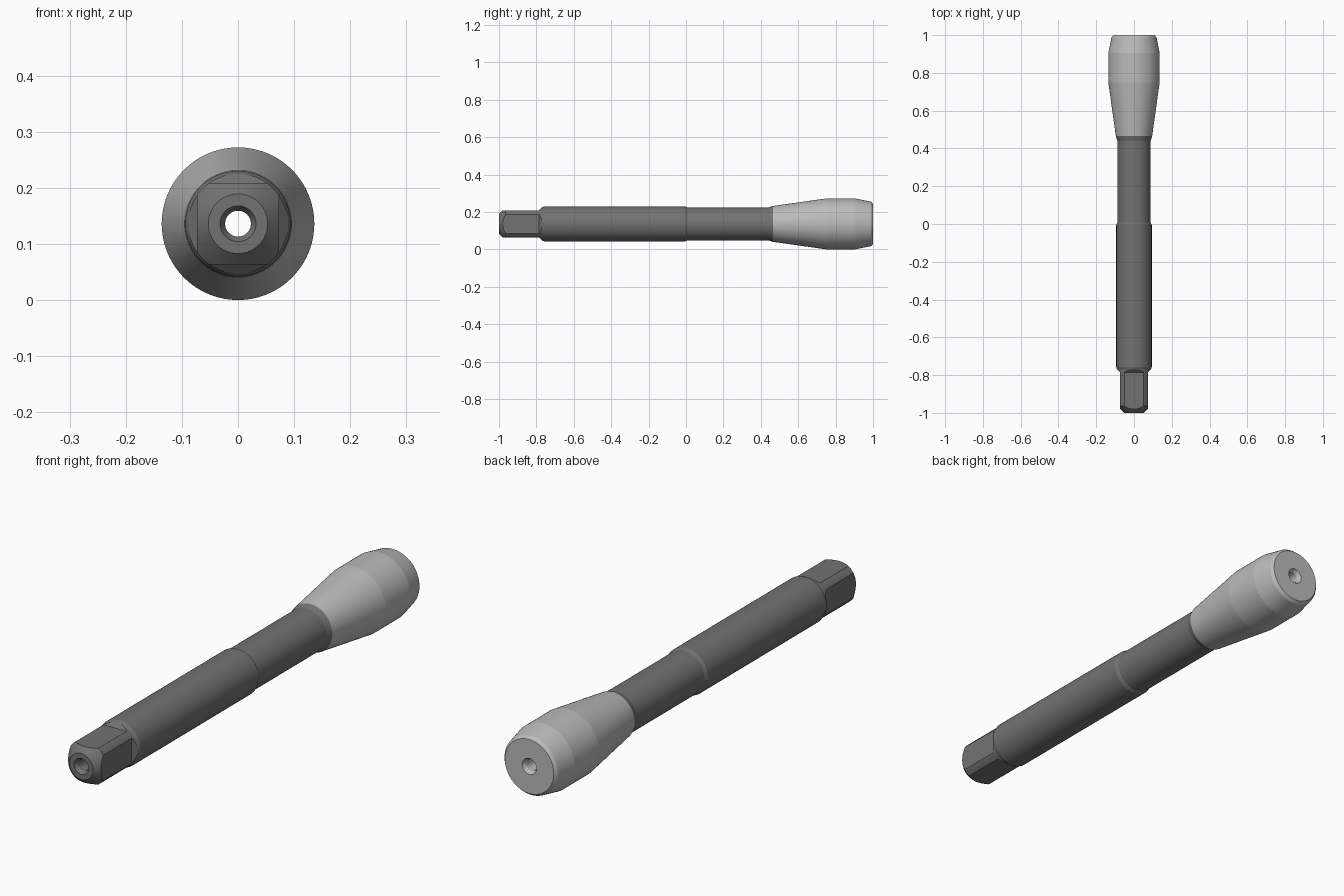
import bpy, bmesh, math

if "Cube" in bpy.data.objects:
    bpy.data.objects.remove(bpy.data.objects["Cube"])

AXIS_Z = 0.136
SEGMENTS = 96


def material(name, grey):
    mat = bpy.data.materials.new(name)
    mat.diffuse_color = (grey, grey, grey, 1)
    mat.use_nodes = True
    mat.node_tree.nodes["Principled BSDF"].inputs["Base Color"].default_value = mat.diffuse_color
    return mat


def make_object(name, bm):
    bmesh.ops.recalc_face_normals(bm, faces=bm.faces)
    mesh = bpy.data.meshes.new(name)
    bm.to_mesh(mesh)
    bm.free()
    ob = bpy.data.objects.new(name, mesh)
    bpy.context.collection.objects.link(ob)
    return ob


def lathe(name, profile):
    """Revolve a closed (y, radius) profile about the tool axis."""
    bm = bmesh.new()
    rings = []
    for i in range(SEGMENTS):
        a = 2 * math.pi * i / SEGMENTS
        rings.append([bm.verts.new((r * math.cos(a), y, AXIS_Z + r * math.sin(a)))
                      for y, r in profile])
    n = len(profile)
    for i in range(SEGMENTS):
        p, q = rings[i], rings[(i + 1) % SEGMENTS]
        for j in range(n):
            k = (j + 1) % n
            bm.faces.new((p[j], p[k], q[k], q[j]))
    return make_object(name, bm)


def flat_cutter():
    """Four prisms around the axis, each with a sloped run-out."""
    side = [(-1.1, 0.073), (-0.785, 0.073), (-0.767, 0.091), (-0.767, 0.2), (-1.1, 0.2)]
    half = 0.0725
    bm = bmesh.new()
    for i in range(4):
        c, s = round(math.cos(i * math.pi / 2)), round(math.sin(i * math.pi / 2))
        ends = [[bm.verts.new((x * c - r * s, y, AXIS_Z + x * s + r * c)) for y, r in side]
                for x in (-half, half)]
        bm.faces.new(ends[0])
        bm.faces.new(ends[1][::-1])
        for j in range(5):
            k = (j + 1) % 5
            bm.faces.new((ends[0][j], ends[0][k], ends[1][k], ends[1][j]))
    return make_object("flat_cutter", bm)


def finish(ob, mat):
    ob.data.materials.clear()
    ob.data.materials.append(mat)
    bpy.ops.object.select_all(action='DESELECT')
    ob.select_set(True)
    bpy.context.view_layer.objects.active = ob
    bpy.ops.object.shade_smooth_by_angle(angle=math.radians(6))


# Shank with end chamfers, step, flare and through bore
shank = lathe("shank", [
    (-1.0, 0.032), (-1.0, 0.053), (-0.964, 0.089), (-0.77, 0.089), (-0.757, 0.094),
    (-0.005, 0.094), (0.008, 0.088), (0.44, 0.088), (0.465, 0.096),
    (0.465, 0.023), (-0.985, 0.023)])

# Square drive flats cut into the front end
cutter = flat_cutter()
cutter.hide_render = True
mod = shank.modifiers.new("flats", 'BOOLEAN')
mod.operation = 'DIFFERENCE'
mod.solver = 'EXACT'
mod.object = cutter
bpy.context.view_layer.objects.active = shank
bpy.ops.object.modifier_apply(modifier=mod.name)
bpy.data.objects.remove(cutter)
finish(shank, material("dark_grey", 0.17))

# Tapered working head with countersunk bore
head = lathe("head", [
    (0.465, 0.023), (0.465, 0.096), (0.75, 0.136), (0.905, 0.136), (0.988, 0.119),
    (1.0, 0.109), (1.0, 0.032), (0.985, 0.023)])
finish(head, material("light_grey", 0.5))
